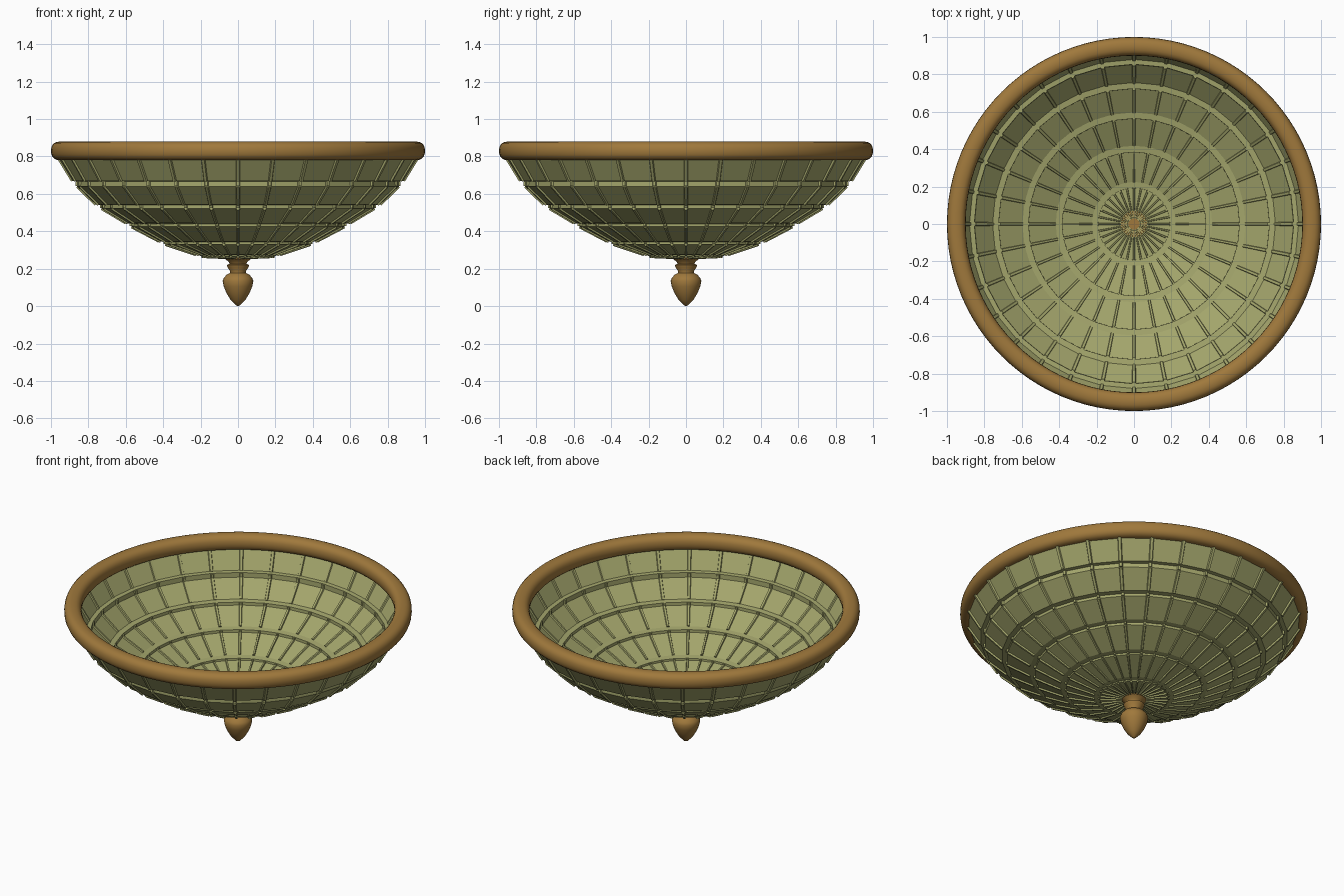
import bpy, bmesh
from math import sin, cos, pi, copysign
from mathutils import Vector, Matrix

if "Cube" in bpy.data.objects:
    bpy.data.objects.remove(bpy.data.objects["Cube"])

SIDES = 32


def make_material(name, rgb):
    mat = bpy.data.materials.new(name)
    mat.use_nodes = True
    color = (*rgb, 1)
    mat.diffuse_color = color
    mat.node_tree.nodes["Principled BSDF"].inputs["Base Color"].default_value = color
    return mat


def finish(bm, name, mat, smooth=False):
    bmesh.ops.recalc_face_normals(bm, faces=bm.faces)
    mesh = bpy.data.meshes.new(name)
    bm.to_mesh(mesh)
    bm.free()
    mesh.materials.append(mat)
    obj = bpy.data.objects.new(name, mesh)
    bpy.context.collection.objects.link(obj)
    if smooth:
        bpy.ops.object.select_all(action="DESELECT")
        obj.select_set(True)
        bpy.context.view_layer.objects.active = obj
        bpy.ops.object.shade_smooth_by_angle(angle=0.7)
    return obj


def lathe(profile, sides, name, mat, closed=False, smooth=False):
    """Spin (radius, height) points around the vertical axis."""
    bm = bmesh.new()
    rings = [[bm.verts.new((r * cos(2 * pi * i / sides), r * sin(2 * pi * i / sides), z))
              for i in range(sides)] for r, z in profile]
    pairs = list(zip(rings, rings[1:]))
    if closed:
        pairs.append((rings[-1], rings[0]))
    for a, b in pairs:
        for i in range(sides):
            j = (i + 1) % sides
            bm.faces.new((a[i], a[j], b[j], b[i]))
    bmesh.ops.remove_doubles(bm, verts=bm.verts, dist=0.0001)
    return finish(bm, name, mat, smooth)


green = make_material("olive glass", (0.37, 0.38, 0.15))
bronze = make_material("warm bronze", (0.35, 0.19, 0.045))

# Stepped bowl: sloped panel, inward ledge and short upright band per tier
bowl_profile = [
    (0.96, 0.80), (0.882, 0.672), (0.857, 0.67), (0.857, 0.642),
    (0.758, 0.547), (0.727, 0.543), (0.727, 0.525),
    (0.598, 0.448), (0.567, 0.443), (0.567, 0.427),
    (0.42, 0.35), (0.387, 0.345), (0.387, 0.333),
    (0.226, 0.28), (0.195, 0.277), (0.195, 0.269), (0.03, 0.262)]
bowl = lathe(bowl_profile, SIDES, "stepped_bowl", green)
shell = bowl.modifiers.new("thickness", "SOLIDIFY")
shell.thickness = 0.008
shell.offset = 0

# Radial ribs with bevelled sides, along every panel and band
bm = bmesh.new()
depth = 0.012
for k, (start, end) in enumerate(zip(bowl_profile, bowl_profile[1:])):
    if k % 3 == 1:
        continue
    p, q = Vector((start[0], 0, start[1])), Vector((end[0], 0, end[1]))
    along = (q - p).normalized()
    normal = Vector((-along.z, 0, along.x))
    for i in range(SIDES):
        turn = Matrix.Rotation(2 * pi * i / SIDES, 3, "Z")
        loops = []
        for point in (p, q):
            w = 0.004 + 0.009 * point.x
            section = [(-w, 0), (-0.6 * w, depth), (0.6 * w, depth),
                       (w, 0), (0.6 * w, -depth), (-0.6 * w, -depth)]
            loops.append([bm.verts.new(turn @ (point + Vector((0, side, 0)) + normal * out))
                          for side, out in section])
        a, b = loops
        for m in range(6):
            n = (m + 1) % 6
            bm.faces.new((a[m], a[n], b[n], b[m]))
        bm.faces.new(a)
        bm.faces.new(b)
finish(bm, "radial_ribs", green)


# Rounded rim tube, slightly squared in section
def squared(v):
    return copysign(abs(v) ** 0.85, v)


rim_profile = [(0.95 + 0.05 * squared(cos(2 * pi * i / 20)),
                0.83 + 0.05 * squared(sin(2 * pi * i / 20))) for i in range(20)]
lathe(rim_profile, 96, "rim", bronze, closed=True, smooth=True)

# Turned finial below the bowl
finial_profile = [
    (0, 0), (0.012, 0.005), (0.04, 0.034), (0.062, 0.07), (0.076, 0.105), (0.082, 0.135),
    (0.076, 0.15), (0.062, 0.167), (0.042, 0.178), (0.042, 0.187), (0.056, 0.207),
    (0.06, 0.22), (0.044, 0.226), (0.05, 0.237), (0.07, 0.252), (0.07, 0.27), (0, 0.272)]
lathe(finial_profile, 32, "finial", bronze, smooth=True)
